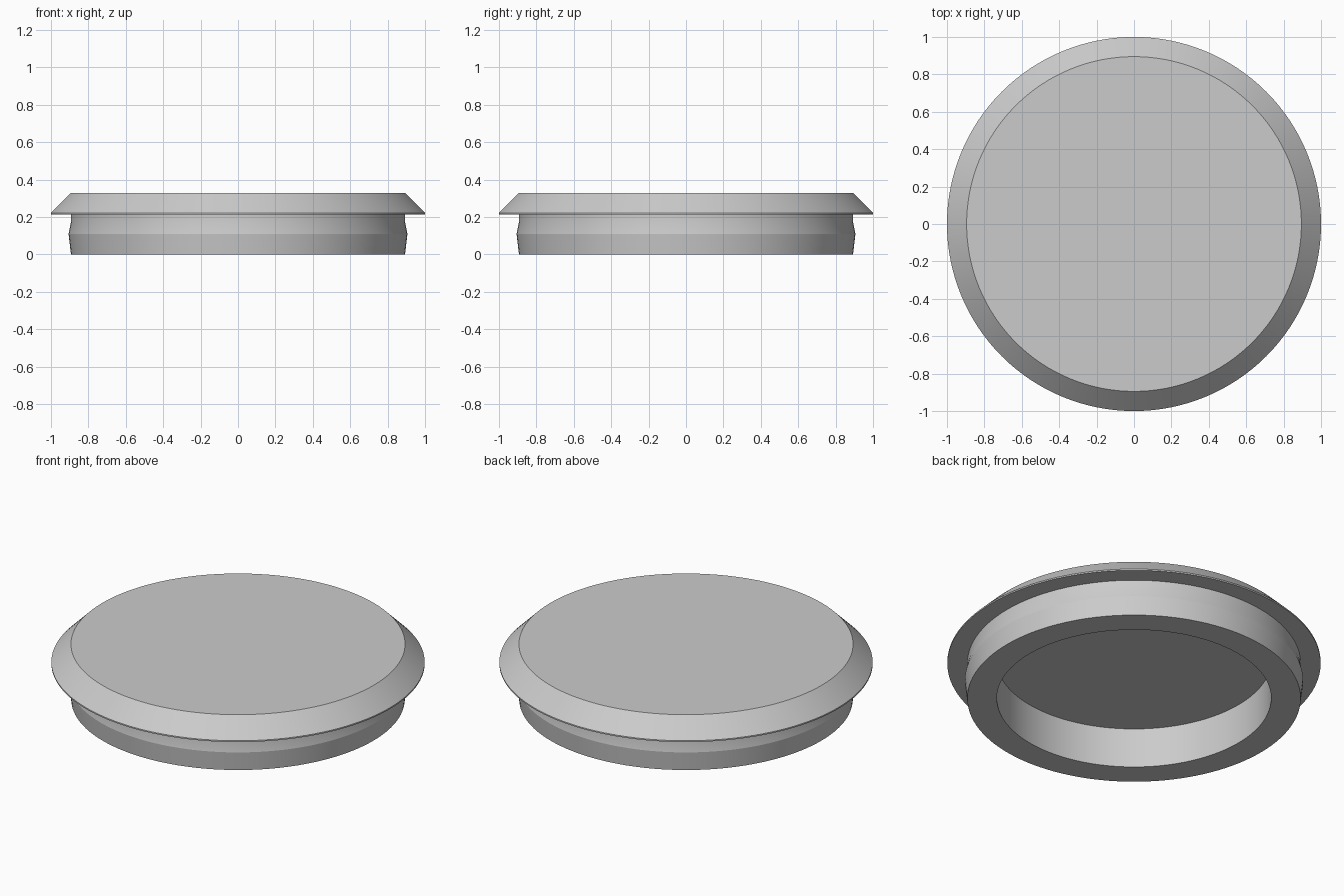
import bpy
import bmesh
from math import cos, sin, tau, radians

SEGMENTS = 128

cube = bpy.data.objects.get("Cube")
if cube:
    bpy.data.objects.remove(cube, do_unlink=True)


def make_material(name, colour):
    mat = bpy.data.materials.new(name)
    mat.use_nodes = True
    mat.diffuse_color = colour
    mat.node_tree.nodes["Principled BSDF"].inputs["Base Color"].default_value = colour
    return mat


def revolve(name, profile, mat):
    """Turn a (radius, height) profile around z and close both ends with discs."""
    bm = bmesh.new()
    rings = [[bm.verts.new((r * cos(tau * i / SEGMENTS), r * sin(tau * i / SEGMENTS), z))
              for i in range(SEGMENTS)] for r, z in profile]
    for a, b in zip(rings, rings[1:]):
        for i in range(SEGMENTS):
            j = (i + 1) % SEGMENTS
            bm.faces.new((a[i], a[j], b[j], b[i]))
    bm.faces.new(rings[0])
    bm.faces.new(rings[-1])
    bmesh.ops.recalc_face_normals(bm, faces=bm.faces)
    mesh = bpy.data.meshes.new(name)
    bm.to_mesh(mesh)
    bm.free()
    mesh.materials.append(mat)
    obj = bpy.data.objects.new(name, mesh)
    bpy.context.collection.objects.link(obj)
    bpy.ops.object.select_all(action='DESELECT')
    obj.select_set(True)
    bpy.context.view_layer.objects.active = obj
    bpy.ops.object.shade_smooth_by_angle(angle=radians(12))
    return obj


grey = make_material("light_grey", (0.6, 0.6, 0.6, 1))

# Hollow plug with a bulged sleeve and a bevelled flange, from cavity to top
revolve("hole_plug", [
    (0.735, 0.235), (0.735, 0.0),                              # cavity wall
    (0.893, 0.0), (0.906, 0.11), (0.893, 0.175), (0.893, 0.215),  # sleeve
    (1.0, 0.215), (1.0, 0.223), (0.895, 0.328),                # flange and bevel
], grey)
